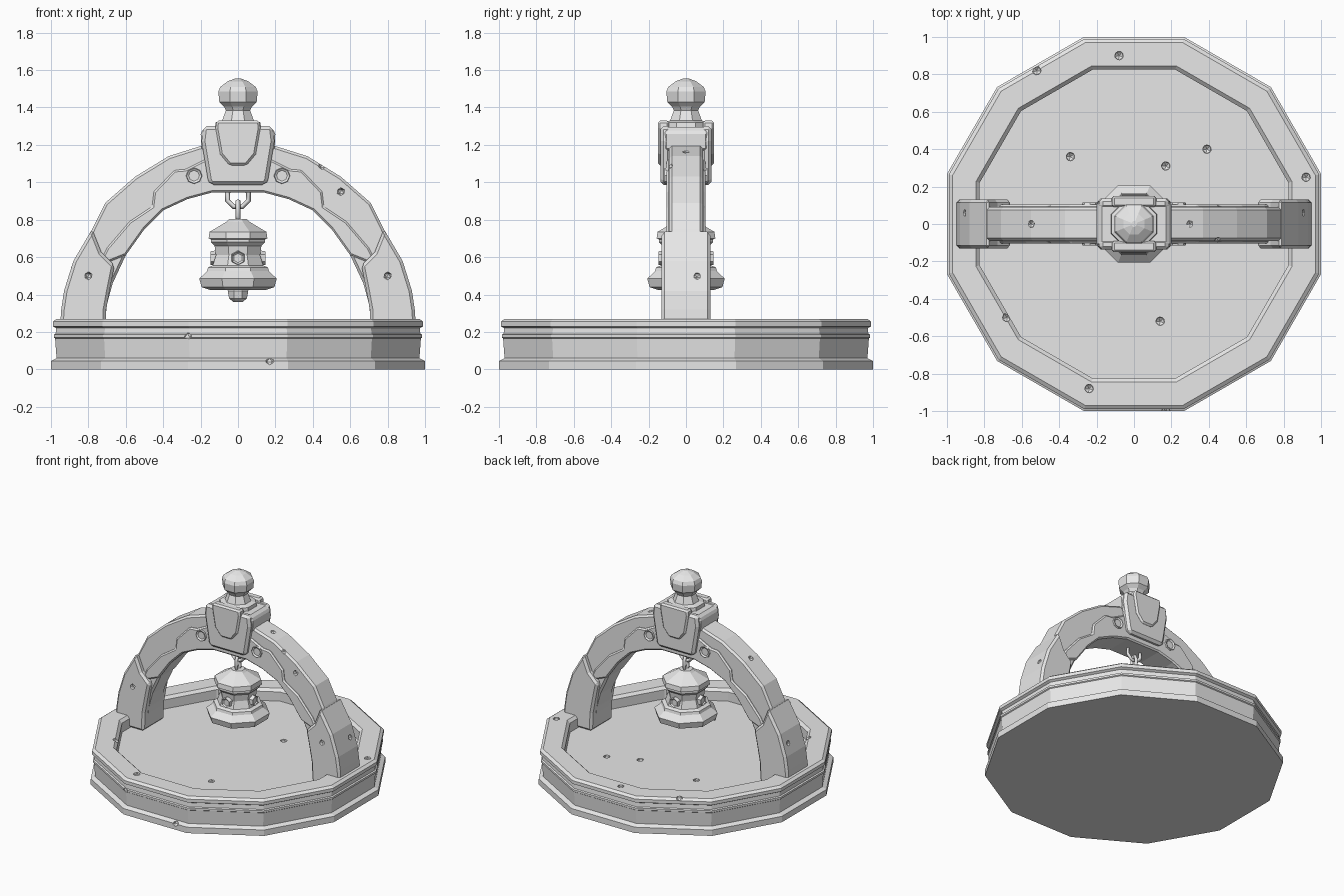
import bpy, bmesh, math
from mathutils import Vector, Matrix

cube = bpy.data.objects.get("Cube")
if cube:
    bpy.data.objects.remove(cube, do_unlink=True)

stone = bpy.data.materials.new("grey stone")
stone.use_nodes = True
GREY = (0.8, 0.8, 0.8, 1)
stone.diffuse_color = GREY
stone.node_tree.nodes["Principled BSDF"].inputs["Base Color"].default_value = GREY


def finish(name, bm, bevel=0):
    """Turn a bmesh into a flat shaded object with an optional chamfer."""
    bmesh.ops.recalc_face_normals(bm, faces=bm.faces)
    mesh = bpy.data.meshes.new(name)
    bm.to_mesh(mesh)
    bm.free()
    mesh.materials.append(stone)
    ob = bpy.data.objects.new(name, mesh)
    bpy.context.collection.objects.link(ob)
    if bevel:
        mod = ob.modifiers.new("chamfer", 'BEVEL')
        mod.width, mod.segments = bevel, 1
        mod.limit_method, mod.angle_limit = 'ANGLE', math.radians(40)
    return ob


def lathe(name, profile, sides):
    """Faceted solid of revolution; radii are measured to the flats."""
    bm = bmesh.new()
    rings = []
    for r, z in profile:
        r /= math.cos(math.pi / sides)
        angles = [(i + 0.5) * math.tau / sides for i in range(sides)]
        rings.append([bm.verts.new((r * math.cos(a), r * math.sin(a), z)) for a in angles])
    for low, high in zip(rings, rings[1:]):
        for i in range(sides):
            j = (i + 1) % sides
            bm.faces.new((low[i], low[j], high[j], high[i]))
    bm.faces.new(rings[0])
    bm.faces.new(rings[-1])
    return finish(name, bm)


def prism(name, outline, y0, y1, bevel=0):
    """Extrude an x-z outline from y0 to y1."""
    bm = bmesh.new()
    face = bm.faces.new([bm.verts.new((x, y0, z)) for x, z in outline])
    out = bmesh.ops.extrude_face_region(bm, geom=[face])
    moved = [v for v in out["geom"] if isinstance(v, bmesh.types.BMVert)]
    bmesh.ops.translate(bm, verts=moved, vec=(0, y1 - y0, 0))
    return finish(name, bm, bevel)


def flip(points):
    return [(-x, z) for x, z in reversed(points)]


def stud(name, centre, direction, radius, sides, depth):
    """Faceted boss with a sunken centre, facing along direction."""
    bm = bmesh.new()
    place = Matrix.Translation(centre) @ Vector(direction).to_track_quat('Z', 'Y').to_matrix().to_4x4()
    bmesh.ops.create_cone(bm, cap_ends=True, segments=sides, radius1=radius,
                          radius2=radius * 0.85, depth=depth, matrix=place)
    normal = Vector(direction).normalized()
    bm.normal_update()
    cap = max(bm.faces, key=lambda f: f.calc_center_median().dot(normal))
    bmesh.ops.inset_region(bm, faces=[cap], thickness=radius * 0.25, depth=-0.008)
    return finish(name, bm)


def link(name, centre, width, height, turn):
    """Oval chain link of square-section wire."""
    curve = bpy.data.curves.new(name, 'CURVE')
    curve.dimensions = '3D'
    curve.bevel_depth, curve.bevel_resolution = 0.014, 0
    spline = curve.splines.new('POLY')
    spline.points.add(7)
    spline.use_cyclic_u = True
    for i, p in enumerate(spline.points):
        a = (i + 0.5) * math.tau / 8
        p.co = (width * math.cos(a), 0, height * math.sin(a), 1)
    curve.materials.append(stone)
    ob = bpy.data.objects.new(name, curve)
    ob.location, ob.rotation_euler.z = centre, turn
    bpy.context.collection.objects.link(ob)


def chip(target, spots, size):
    """Cut small angular nicks out of a part."""
    bm = bmesh.new()
    for i, spot in enumerate(spots):
        place = Matrix.Translation(spot) @ Matrix.Rotation(i * 1.3, 4, 'Z')
        bmesh.ops.create_icosphere(bm, subdivisions=1, radius=size, matrix=place)
    cutter = finish("chip_cutter", bm)
    cutter.hide_render = True
    mod = target.modifiers.new("chips", 'BOOLEAN')
    mod.operation, mod.object, mod.solver = 'DIFFERENCE', cutter, 'EXACT'
    bpy.context.view_layer.objects.active = target
    for m in list(target.modifiers):
        bpy.ops.object.modifier_apply(modifier=m.name)
    bpy.data.objects.remove(cutter, do_unlink=True)


# Twelve-sided plinth with a moulded rim and sunken floor
FLOOR = 0.18
plinth = lathe("plinth", [(1, 0), (1, 0.045), (0.97, 0.06), (0.978, 0.165), (0.985, 0.17),
                          (0.985, 0.185), (0.975, 0.19), (0.972, 0.22), (0.99, 0.23),
                          (0.99, 0.255), (0.97, 0.27), (0.845, 0.27), (0.825, 0.25),
                          (0.825, FLOOR)], 12)
chip(plinth, [(-0.34, 0.36, FLOOR), (0.17, 0.31, FLOOR), (0.39, 0.4, FLOOR), (0.14, -0.52, FLOOR),
              (-0.24, -0.88, 0.27), (-0.08, 0.9, 0.27), (0.92, 0.25, 0.27), (-0.68, -0.5, 0.27),
              (-0.27, -0.99, 0.18), (0.17, -1, 0.05), (-0.52, 0.82, 0.27)], 0.027)

# Arch body
outer = [(0.9, FLOOR), (0.89, 0.42), (0.84, 0.6), (0.78, 0.75), (0.71, 0.89), (0.55, 1.03),
         (0.37, 1.14), (0.18, 1.2)]
inner = [(0.72, FLOOR), (0.7, 0.35), (0.67, 0.46), (0.6, 0.61), (0.5, 0.75), (0.4, 0.85),
         (0.27, 0.91), (0.14, 0.945)]
arch = prism("arch", outer + flip(outer) + [(-x, z) for x, z in inner] + inner[::-1],
             -0.09, 0.09, 0.014)
chip(arch, [(0.55, -0.09, 0.95), (-0.61, -0.09, 0.71), (-0.13, -0.09, 1.15),
            (0.45, -0.09, 1.09), (0.3, 0, 1.17), (-0.55, 0, 1.03)], 0.022)

# Stepped trim following the inside of the arch
step = [(0.75, 0.55), (0.7, 0.65), (0.58, 0.79), (0.46, 0.87), (0.45, 0.95), (0.34, 1.065),
        (0.28, 1.07), (0.18, 1.12)]
trim_inner = inner[3:]
prism("arch_trim", step + flip(step) + [(-x, z) for x, z in trim_inner] + trim_inner[::-1],
      -0.104, 0.104, 0.01)

# Sleeves around both feet of the arch
sleeve = [(0.955, FLOOR), (0.945, 0.32), (0.93, 0.42), (0.88, 0.58), (0.78, 0.75),
          (0.73, 0.625), (0.66, 0.555), (0.685, 0.43), (0.705, 0.32), (0.71, FLOOR)]
for side, name in ((1, "left_sleeve"), (-1, "right_sleeve")):
    foot = prism(name, [(side * x, z) for x, z in sleeve], -0.13, 0.13, 0.016)
    chip(foot, [(side * 0.8, -0.13, 0.5), (side * 0.91, 0.06, 0.5)], 0.022)

# Keystone: cap over the arch, tapered cheeks, raised shield on each face
prism("keystone_cap", [(0.195, 1.17), (0.2, 1.27), (0.17, 1.295), (-0.17, 1.295),
                       (-0.2, 1.27), (-0.195, 1.17)], -0.115, 0.115, 0.012)
cheek = [(0.145, 0.985), (0.16, 1.01), (0.195, 1.22), (0.185, 1.3)]
shield = [(0.045, 1.09), (0.095, 1.15), (0.12, 1.29), (0.115, 1.33)]
for side, name in ((-1, "front"), (1, "back")):
    prism(name + "_keystone_cheek", cheek + flip(cheek), side * 0.08, side * 0.137, 0.018)
    prism(name + "_keystone_shield", shield + flip(shield), side * 0.09, side * 0.15, 0.012)
    for x in (-0.235, 0.235):
        stud(name + "_arch_stud", (x, side * 0.1, 1.035), (0, side, 0), 0.048, 8, 0.03)

# Finial
lathe("finial", [(0.125, 1.28), (0.12, 1.32), (0.085, 1.33), (0.065, 1.385), (0.075, 1.405),
                 (0.1, 1.43), (0.105, 1.485), (0.095, 1.51), (0.055, 1.54), (0.015, 1.555)], 8)

# Chain
link("upper_chain_link", (0, 0, 0.925), 0.06, 0.06, 0)
link("lower_chain_link", (0, 0, 0.845), 0.025, 0.06, math.pi / 2)

# Bell with clapper and studs
lathe("bell", [(0.13, 0.44), (0.15, 0.425), (0.195, 0.44), (0.207, 0.485), (0.165, 0.525),
               (0.16, 0.545), (0.135, 0.555), (0.118, 0.61), (0.125, 0.66), (0.145, 0.68),
               (0.145, 0.695), (0.157, 0.7), (0.152, 0.735), (0.06, 0.79), (0.045, 0.805)], 8)
lathe("clapper", [(0.025, 0.36), (0.048, 0.38), (0.055, 0.42), (0.03, 0.46)], 8)
for i in range(4):
    a = i * math.pi / 2
    d = Vector((math.cos(a), math.sin(a), 0))
    stud("bell_stud", d * 0.13 + Vector((0, 0, 0.595)), d, 0.042, 6, 0.035)
